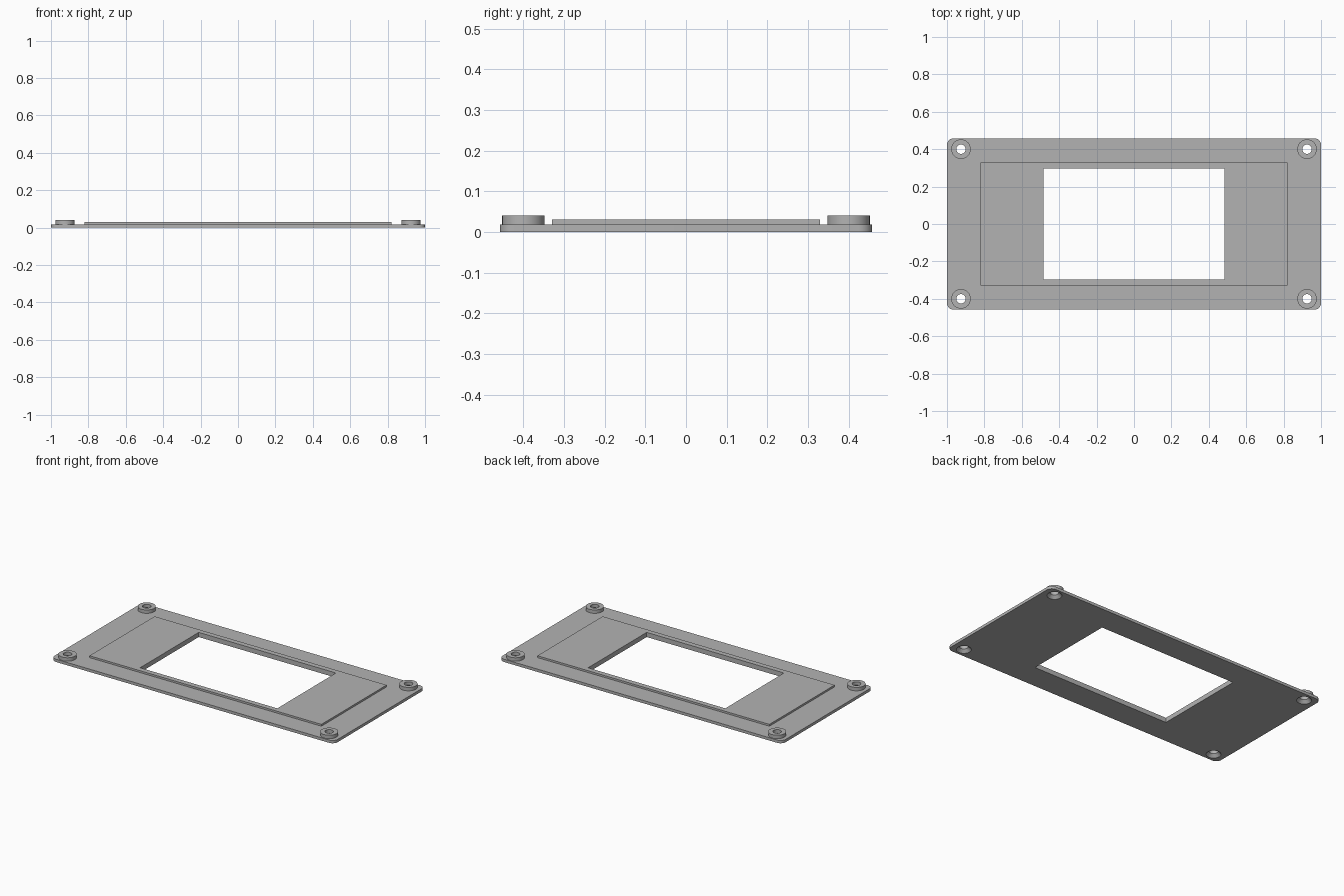
import bpy, bmesh, math
from mathutils import Matrix

if "Cube" in bpy.data.objects:
    bpy.data.objects.remove(bpy.data.objects["Cube"])

grey = bpy.data.materials.new("plain grey")
grey.use_nodes = True
colour = (0.45, 0.45, 0.45, 1)
grey.diffuse_color = colour
grey.node_tree.nodes["Principled BSDF"].inputs["Base Color"].default_value = colour

PLATE_TOP, PANEL_TOP, BOSS_TOP = 0.018, 0.03, 0.04
CORNERS = [(sx * 0.925, sy * 0.4) for sx in (-1, 1) for sy in (-1, 1)]
SEGMENTS = 48


def make_object(name, bm):
    bmesh.ops.recalc_face_normals(bm, faces=bm.faces)
    mesh = bpy.data.meshes.new(name)
    bm.to_mesh(mesh)
    bm.free()
    mesh.materials.append(grey)
    obj = bpy.data.objects.new(name, mesh)
    bpy.context.collection.objects.link(obj)
    return obj


def add_box(bm, half_x, half_y, z0, z1):
    size = Matrix.Diagonal((2 * half_x, 2 * half_y, z1 - z0, 1))
    place = Matrix.Translation((0, 0, (z0 + z1) / 2))
    return bmesh.ops.create_cube(bm, size=1, matrix=place @ size)


def add_cone(bm, x, y, r0, r1, z0, z1):
    bmesh.ops.create_cone(bm, cap_ends=True, segments=SEGMENTS, radius1=r0, radius2=r1,
                          depth=z1 - z0, matrix=Matrix.Translation((x, y, (z0 + z1) / 2)))


def cut(obj, cutters):
    for cutter in cutters:
        mod = obj.modifiers.new("cut", "BOOLEAN")
        mod.operation = "DIFFERENCE"
        mod.solver = "EXACT"
        mod.object = cutter
    bpy.ops.object.select_all(action="DESELECT")
    bpy.context.view_layer.objects.active = obj
    obj.select_set(True)
    for mod in list(obj.modifiers):
        bpy.ops.object.modifier_apply(modifier=mod.name)
    bpy.ops.object.shade_smooth_by_angle(angle=math.radians(25))


# Base plate with rounded corners
bm = bmesh.new()
add_box(bm, 1, 0.458, 0, PLATE_TOP)
uprights = [e for e in bm.edges if abs(e.verts[0].co.z - e.verts[1].co.z) > 0.01]
bmesh.ops.bevel(bm, geom=uprights, offset=0.035, segments=8, profile=0.5, affect="EDGES")
plate = make_object("base_plate", bm)

# Raised panel around the window
bm = bmesh.new()
add_box(bm, 0.82, 0.329, PLATE_TOP, PANEL_TOP)
panel = make_object("raised_panel", bm)

# Round bosses at the corners
bm = bmesh.new()
for x, y in CORNERS:
    add_cone(bm, x, y, 0.052, 0.052, PLATE_TOP, BOSS_TOP)
bosses = make_object("screw_bosses", bm)

# Cutters: window, screw holes and the countersinks underneath
bm = bmesh.new()
add_box(bm, 0.485, 0.296, -0.1, 0.1)
window = make_object("window_cutter", bm)
bm = bmesh.new()
for x, y in CORNERS:
    add_cone(bm, x, y, 0.025, 0.025, -0.1, 0.1)
holes = make_object("hole_cutter", bm)
bm = bmesh.new()
for x, y in CORNERS:
    add_cone(bm, x, y, 0.052, 0.022, -0.01, 0.022)
sinks = make_object("countersink_cutter", bm)

cut(plate, [window, holes, sinks])
cut(panel, [window])
cut(bosses, [holes, sinks])

for cutter in (window, holes, sinks):
    bpy.data.objects.remove(cutter)
